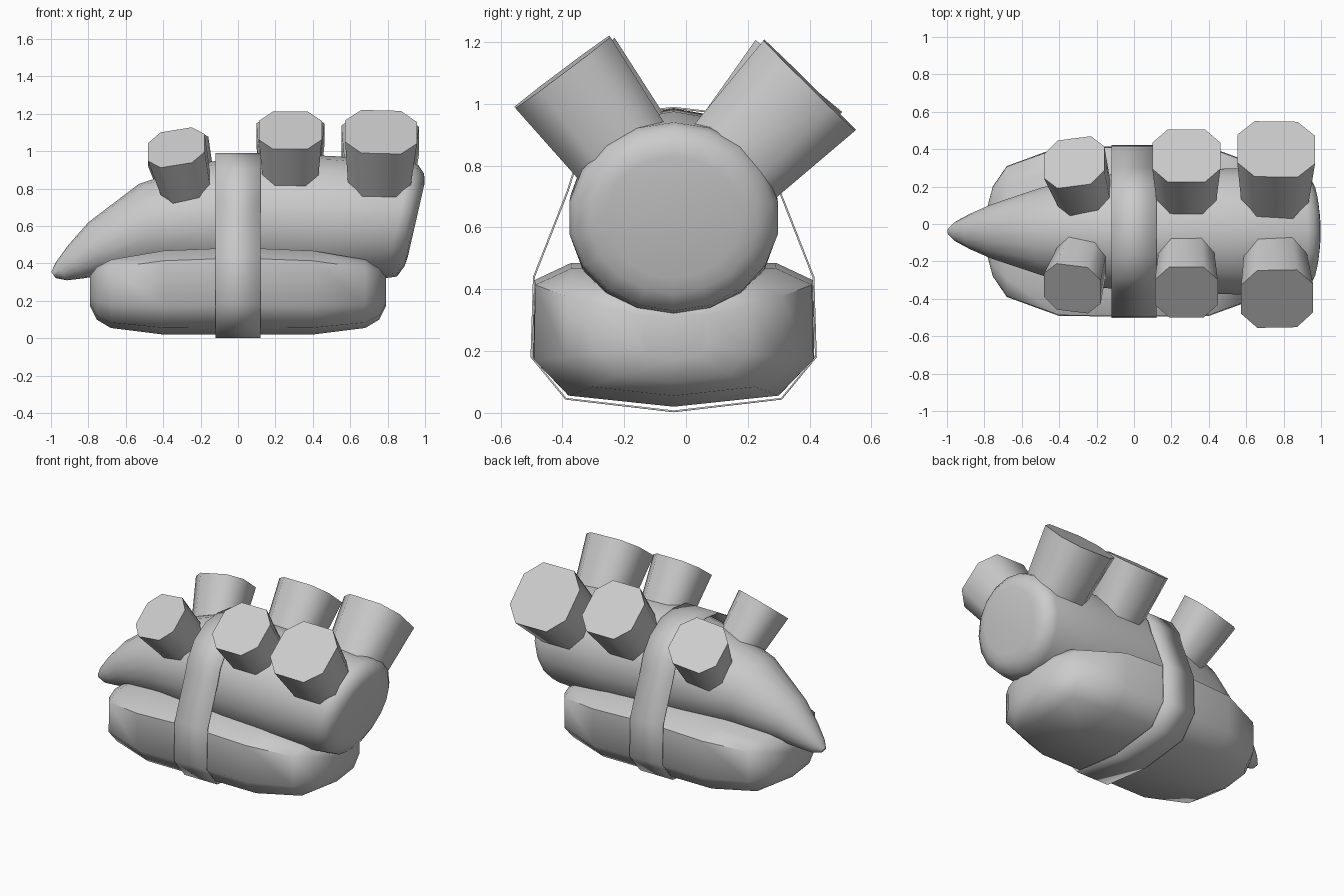
import bpy, bmesh, math
from mathutils import Vector

if "Cube" in bpy.data.objects:
    bpy.data.objects.remove(bpy.data.objects["Cube"])

CY = -0.04  # centre line of the horn, cushion and strap

grey = bpy.data.materials.new("plain grey")
grey.diffuse_color = (0.6, 0.6, 0.6, 1)
grey.use_nodes = True
grey.node_tree.nodes["Principled BSDF"].inputs["Base Color"].default_value = grey.diffuse_color


def loft(name, rings, angle=50, cap=True, loop=False):
    """Skin a list of equal-length closed rings."""
    bm = bmesh.new()
    vs = [[bm.verts.new(p) for p in r] for r in rings]
    n = len(rings[0])
    for a, b in zip(vs, vs[1:]):
        for i in range(n):
            j = (i + 1) % n
            bm.faces.new((a[i], a[j], b[j], b[i]))
    if cap:
        bm.faces.new(vs[0])
        bm.faces.new(vs[-1])
    bmesh.ops.recalc_face_normals(bm, faces=bm.faces)
    me = bpy.data.meshes.new(name)
    bm.to_mesh(me)
    bm.free()
    ob = bpy.data.objects.new(name, me)
    bpy.context.collection.objects.link(ob)
    me.materials.append(grey)
    bpy.context.view_layer.objects.active = ob
    ob.select_set(True)
    bpy.ops.object.shade_smooth_by_angle(angle=math.radians(angle))
    ob.select_set(False)
    return ob


# Curved horn: each ring is set by its top and bottom point in x, z
SPANS = [((-0.998, 0.355), (-0.975, 0.322)), ((-0.975, 0.405), (-0.915, 0.31)),
         ((-0.91, 0.495), (-0.83, 0.32)), ((-0.8, 0.62), (-0.71, 0.34)),
         ((-0.53, 0.825), (-0.42, 0.355)), ((-0.2, 0.935), (-0.13, 0.33)),
         ((0.1, 0.985), (0.12, 0.31)), ((0.5, 0.975), (0.46, 0.295)),
         ((0.93, 0.94), (0.79, 0.322)), ((0.965, 0.925), (0.85, 0.33)),
         ((0.995, 0.88), (0.89, 0.385)), ((0.998, 0.83), (0.908, 0.435))]
rings = []
for t, b in SPANS:
    top, bot = Vector((t[0], 0, t[1])), Vector((b[0], 0, b[1]))
    mid, half = (top + bot) / 2, (top - bot) / 2
    r = half.length * (1.08 if t[0] > 0.9 else 1)
    rings.append([mid + half * math.cos(a) + Vector((0, CY + r * math.sin(a), 0))
                  for a in (k * math.tau / 18 for k in range(18))])
loft("horn_body", rings)

# Cushion base: cross-sections along x (x, half width, bottom, top)
HALF = [(0.79, 0.11, 0.17, 0.335), (0.755, 0.24, 0.1, 0.38),
        (0.68, 0.35, 0.055, 0.42), (0.4, 0.452, 0.02, 0.468)]
stations = ([(-x, w, b, t) for x, w, b, t in HALF] + [(0, 0.455, 0.02, 0.485)]
            + [(x, w, b, t) for x, w, b, t in reversed(HALF)])
SECTION = [(0, 0), (0.75, 0.08), (1, 0.34), (0.99, 0.88), (0.73, 1),
           (0, 1), (-0.73, 1), (-0.99, 0.88), (-1, 0.34), (-0.75, 0.08)]
loft("cushion_base", [[(x, CY + w * u, b + (t - b) * v) for u, v in SECTION]
                      for x, w, b, t in stations], angle=60)

# Strap wrapped around the horn and the cushion
SIDE = [(0.13, 0.975), (0.25, 0.905), (0.32, 0.8), (0.345, 0.72), (0.455, 0.44),
        (0.463, 0.18), (0.35, 0.043)]
path = ([(0, 0.99)] + SIDE + [(0, 0.002)] + [(-y, z) for y, z in reversed(SIDE)])
strap = loft("strap", [[(x, CY + y, z) for y, z in path] for x in (-0.12, 0.12)],
             cap=False)
solid = strap.modifiers.new("thickness", 'SOLIDIFY')
solid.thickness = 0.006
solid.offset = -1

# Six flared pipes with rounded-square caps
CAP = [(1, 0.5), (0.55, 1), (-0.55, 1), (-1, 0.5),
       (-1, -0.5), (-0.55, -1), (0.55, -1), (1, -0.5)]


def pipe(name, centre, direction, r, length=0.42, taper=0.82):
    d = Vector(direction).normalized()
    u = (Vector((1, 0, 0)) - d * d.x).normalized()
    v = d.cross(u)
    c = Vector(centre)
    ends = [(c - d * length, r * taper), (c, r)]
    loft(name, [[o + u * (a * s) + v * (b * s) for a, b in CAP] for o, s in ends],
         angle=58)


pipe("front_pipe_small", (-0.33, -0.345, 1.02), (-0.2, -0.6, 0.78), 0.155, 0.34)
pipe("front_pipe_middle", (0.28, -0.365, 1.112), (0, -0.6, 0.8), 0.168)
pipe("front_pipe_large", (0.765, -0.4, 1.103), (0.03, -0.6, 0.8), 0.192)
pipe("back_pipe_small", (-0.32, 0.33, 1.0), (-0.2, 0.62, 0.76), 0.165, 0.34)
pipe("back_pipe_middle", (0.28, 0.365, 1.09), (0, 0.64, 0.77), 0.182)
pipe("back_pipe_large", (0.76, 0.4, 1.06), (0.02, 0.7, 0.71), 0.208)
